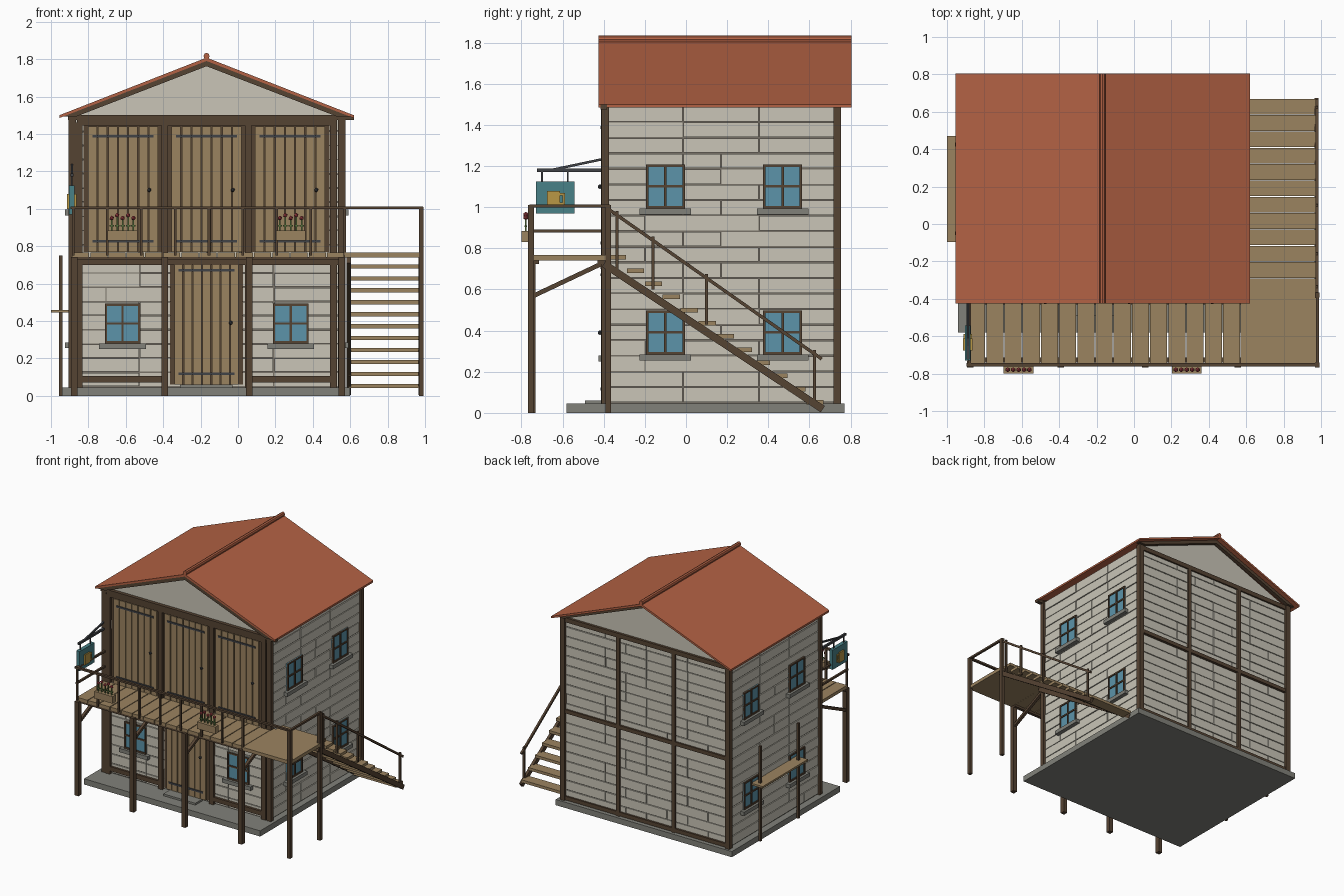
import bpy, bmesh, math, random
from mathutils import Vector, Matrix

if "Cube" in bpy.data.objects:
    bpy.data.objects.remove(bpy.data.objects["Cube"])
random.seed(4)
CX = -0.168            # house centre line


def mat(name, r, g, b):
    m = bpy.data.materials.new(name)
    m.diffuse_color = [(c / 255) ** 2.2 for c in (r, g, b)] + [1]
    m.use_nodes = True
    m.node_tree.nodes["Principled BSDF"].inputs["Base Color"].default_value = m.diffuse_color
    return m


WALL, GAP = mat("plaster", 200, 196, 182), mat("joint", 120, 114, 104)
WOOD, TAN = mat("dark_wood", 86, 69, 54), mat("plank_wood", 154, 130, 96)
ROOF, STONE = mat("roof_red", 178, 98, 70), mat("stone", 128, 128, 121)
GLASS, IRON = mat("glass", 92, 146, 168), mat("iron", 66, 68, 72)
TEAL, GOLD = mat("teal", 74, 128, 134), mat("gold", 184, 150, 70)
RED, GREEN = mat("petal", 170, 70, 75), mat("leaf", 90, 115, 65)


class Part:
    """Collects primitives into one mesh object."""
    def __init__(self, name, m):
        self.name, self.m, self.bm = name, m, bmesh.new()

    def box(self, x0, x1, y0, y1, z0, z1):
        M = Matrix.Translation(((x0 + x1) / 2, (y0 + y1) / 2, (z0 + z1) / 2))
        M = M @ Matrix.Diagonal((abs(x1 - x0), abs(y1 - y0), abs(z1 - z0), 1))
        bmesh.ops.create_cube(self.bm, size=1, matrix=M)
        return self

    def beam(self, p, q, w, h):
        p, q = Vector(p), Vector(q)
        d = q - p
        z = d.normalized()
        ref = Vector((1, 0, 0)) if abs(z.x) < 0.5 else Vector((0, 1, 0))
        x = (ref - z * ref.dot(z)).normalized()
        R = Matrix((x, z.cross(x), z)).transposed().to_4x4()
        M = Matrix.Translation((p + q) / 2) @ R @ Matrix.Diagonal((w, h, d.length, 1))
        bmesh.ops.create_cube(self.bm, size=1, matrix=M)
        return self

    def ball(self, c, r):
        bmesh.ops.create_icosphere(self.bm, subdivisions=1, radius=r, matrix=Matrix.Translation(c))

    def prism(self, pts, y0, y1):
        f = self.bm.faces.new([self.bm.verts.new((x, y0, z)) for x, z in pts])
        g = bmesh.ops.extrude_face_region(self.bm, geom=[f])["geom"]
        for v in g:
            if isinstance(v, bmesh.types.BMVert):
                v.co.y = y1
        return self

    def wall(self, side, u0, u1, z0, z1, d0, d1):
        """Box on a house wall: u along the wall, d outward from its plane."""
        if side == "front": return self.box(u0, u1, -0.385 - d0, -0.385 - d1, z0, z1)
        if side == "back": return self.box(u0, u1, 0.725 + d0, 0.725 + d1, z0, z1)
        if side == "right": return self.box(0.55 + d0, 0.55 + d1, u0, u1, z0, z1)
        return self.box(-0.885 - d0, -0.885 - d1, u0, u1, z0, z1)

    def done(self):
        bmesh.ops.recalc_face_normals(self.bm, faces=self.bm.faces)
        me = bpy.data.meshes.new(self.name)
        self.bm.to_mesh(me)
        me.materials.append(self.m)
        bpy.context.collection.objects.link(bpy.data.objects.new(self.name, me))


# foundation and house core
Part("foundation", STONE).box(-0.94, 0.60, -0.58, 0.77, 0, 0.045).done()
Part("door_step", STONE).box(-0.31, -0.03, -0.49, -0.40, 0.045, 0.06).done()
Part("wall_core", GAP).box(-0.885, 0.55, -0.385, 0.725, 0.045, 1.49).done()

# horizontal cladding blocks on all four walls
rows, rh = 19, 1.44 / 19
for side in ("front", "back", "left", "right"):
    p = Part(side + "_cladding", WALL)
    a, b = (-0.885, 0.55) if side in ("front", "back") else (-0.385, 0.725)
    n = 4 if side in ("front", "back") else 3
    for i in range(rows):
        cuts = [a] + [a + (b - a) * (k + random.choice((0, 0, 0, -0.5))) / n for k in range(1, n)] + [b]
        for u, v in zip(cuts, cuts[1:]):
            z = 0.05 + i * rh
            p.wall(side, u + 0.003, v - 0.003, z + 0.003, z + rh - 0.003, -0.01, random.uniform(0.006, 0.01))
    p.done()

# gable, roof slabs, ridge and barge rafters
Part("gables", WALL).prism([(-0.89, 1.485), (0.555, 1.485), (CX, 1.775)], -0.388, 0.728).done()
for s, n in ((-1, "left"), (1, "right")):
    Part(n + "_roof", ROOF).prism([(CX, 1.79), (CX + s * 0.787, 1.485), (CX + s * 0.787, 1.50),
                                   (CX, 1.808)], -0.425, 0.805).done()
    r = Part(n + "_rafters", WOOD)
    for y in (-0.412, 0.75):
        r.prism([(CX, 1.79), (CX + s * 0.77, 1.492), (CX + s * 0.70, 1.492), (CX, 1.762)], y - 0.012, y + 0.018)
    r.done()
Part("ridge_cap", ROOF).prism([(CX + 0.016 * math.cos(k * math.pi / 4), 1.816 + 0.018 * math.sin(k * math.pi / 4))
                               for k in range(8)], -0.425, 0.805).done()

# timber frame
t = Part("timber_frame", WOOD)
for x in (-0.887, 0.555):
    for y in (-0.393, 0.735):
        t.box(x - 0.02, x + 0.02, y - 0.018, y + 0.018, 0.045, 1.49)
t.wall("front", -0.91, 0.62, 1.475, 1.50, 0, 0.03)
t.wall("front", -0.86, 0.53, 1.445, 1.475, 0, 0.028)
t.wall("back", -0.90, 0.57, 1.455, 1.49, 0, 0.022)
for x in (-0.85, -0.392, 0.055, 0.51):
    t.wall("front", x - 0.018, x + 0.018, 0.045, 1.46, 0, 0.028)
for x in (-0.41, 0.075):
    t.wall("back", x - 0.015, x + 0.015, 0.045, 1.49, 0, 0.022)
for z in (0.05, 0.735):
    t.wall("back", -0.90, 0.57, z, z + 0.03, 0, 0.022)
for a, b in ((-0.85, -0.39), (0.055, 0.51)):
    t.wall("front", a, b, 0.07, 0.105, 0, 0.025)
t.wall("front", -0.90, 0.56, 0.70, 0.735, 0, 0.03)
t.done()

# plank doors with straps and knobs
planks, straps = Part("door_planks", TAN), Part("door_straps", IRON)
frames = Part("door_frames", WOOD)
for cx, w, z0, z1, kz in ((-0.615, 0.38, 0.77, 1.44, 1.1), (CX, 0.38, 0.77, 1.44, 1.1),
                          (0.278, 0.38, 0.77, 1.44, 1.1), (CX, 0.35, 0.06, 0.725, 0.39)):
    frames.wall("front", cx - w / 2 - 0.02, cx + w / 2 + 0.02, z0, z1 + 0.01, 0, 0.014)
    pw = w / 7
    for i in range(7):
        x = cx - w / 2 + i * pw
        planks.wall("front", x + 0.003, x + pw - 0.003, z0, z1, 0.01, 0.024)
    for z in (z0 + 0.05, z1 - 0.06):
        straps.wall("front", cx - w * 0.43, cx + w * 0.43, z, z + 0.014, 0.02, 0.03)
    straps.ball((cx + w * 0.37, -0.418, kz), 0.012)
planks.done(), straps.done(), frames.done()

# windows: pane, frame bars and sill
pane, bars, sill = Part("window_panes", GLASS), Part("window_frames", WOOD), Part("window_sills", STONE)
spots = [("front", u, 0.28) for u in (-0.617, 0.282)]
spots += [(s, u, z) for s in ("left", "right") for u in (-0.10, 0.47) for z in (0.285, 0.995)]
for s, u, z in spots:
    w, h, e = 0.095, 0.213, 0.006
    pane.wall(s, u - w, u + w, z, z + h, 0, 0.014)
    for o in (-w + e, 0, w - e):
        bars.wall(s, u + o - e, u + o + e, z, z + h, 0.005, 0.022)
    for o in (e, h * 0.5, h - e):
        bars.wall(s, u - w, u + w, z + o - e, z + o + e, 0.005, 0.021)
    sill.wall(s, u - 0.125, u + 0.125, z - 0.03, z, 0, 0.04)
pane.done(), bars.done(), sill.done()

# balcony deck and landing
d = Part("deck_planks", TAN)
for i in range(15):
    x = -0.89 + i * 1.46 / 15
    d.box(x + 0.003, x + 1.46 / 15 - 0.003, -0.745, -0.40, 0.742, 0.767)
d.box(0.57, 0.99, -0.76, -0.37, 0.74, 0.767)
d.done()
s = Part("deck_supports", WOOD)
s.box(-0.89, 0.57, -0.74, -0.715, 0.725, 0.742).box(-0.89, 0.57, -0.43, -0.40, 0.725, 0.742)
for x in (-0.875, -0.392, 0.06, 0.555):
    s.box(x - 0.017, x + 0.017, -0.768, -0.732, 0, 0.742)
    s.beam((x, -0.74, 0.57), (x, -0.405, 0.728), 0.022, 0.022)
s.box(0.967, 0.993, -0.768, -0.74, 0, 1.01).box(0.967, 0.993, -0.392, -0.365, 0, 1.01)
s.done()

# balcony railing
r = Part("balcony_railing", WOOD)
r.box(-0.895, 0.99, -0.762, -0.742, 0.998, 1.013)
r.box(0.972, 0.99, -0.76, -0.37, 0.998, 1.013)
for z in (0.885, 1.005):
    r.box(-0.888, -0.872, -0.76, -0.40, z - 0.007, z + 0.007)
for i in range(9):
    x = -0.88 + i * 1.45 / 8
    r.box(x - 0.007, x + 0.007, -0.758, -0.744, 0.75, 1.0)
r.done()

# outside staircase
tr, st = Part("stair_treads", TAN), Part("stair_stringers_and_rail", WOOD)
for i in range(12):
    y, z = -0.333 + i * 0.0873, 0.757 - i * 0.064
    tr.box(0.59, 0.975, y - 0.042, y + 0.042, z - 0.012, z + 0.01)
for x in (0.592, 0.975):
    st.beam((x, -0.40, 0.725), (x, 0.665, 0.018), 0.022, 0.036)
st.beam((0.978, -0.39, 1.0), (0.978, 0.66, 0.262), 0.016, 0.016)
for y, z in ((-0.335, 0.70), (-0.16, 0.60), (0.10, 0.43), (0.625, 0.05)):
    st.box(0.971, 0.985, y - 0.007, y + 0.007, z, 0.745 - 0.703 * y + 0.0)
tr.done(), st.done()

# side shelf on two posts
Part("side_shelf", TAN).box(-1.0, -0.90, -0.095, 0.47, 0.445, 0.46).done()
sp = Part("side_shelf_posts", WOOD)
for y in (-0.05, 0.425):
    sp.box(-0.957, -0.937, y - 0.01, y + 0.01, 0, 0.75)
sp.done()

# hanging sign with mug emblem
b = Part("sign_bracket", IRON)
b.box(-0.896, -0.88, -0.725, -0.40, 1.172, 1.188)
b.beam((-0.888, -0.66, 1.18), (-0.888, -0.40, 1.235), 0.012, 0.012)
for y in (-0.70, -0.575):
    b.box(-0.892, -0.884, y - 0.004, y + 0.004, 1.12, 1.175)
b.done()
Part("sign_board", TEAL).box(-0.903, -0.873, -0.73, -0.543, 0.97, 1.125).done()
mug = Part("sign_mug", GOLD).box(-0.913, -0.863, -0.675, -0.612, 1.0, 1.08)
mug.box(-0.911, -0.865, -0.612, -0.588, 1.058, 1.07).box(-0.911, -0.865, -0.612, -0.588, 1.012, 1.024)
mug.box(-0.911, -0.865, -0.60, -0.588, 1.012, 1.07)
mug.done()

# flower boxes on the railing
fb, stems, petals = Part("flower_boxes", TAN), Part("flower_stems", GREEN), Part("flower_heads", RED)
for cx in (-0.617, 0.282):
    fb.box(cx - 0.08, cx + 0.08, -0.80, -0.758, 0.83, 0.885)
    for i in range(5):
        x, z = cx - 0.058 + i * 0.029, 0.95 + 0.015 * (i % 2)
        stems.box(x - 0.004, x + 0.004, -0.783, -0.775, 0.88, z)
        stems.box(x - 0.012, x + 0.012, -0.786, -0.772, 0.905, 0.912)
        petals.ball((x, -0.779, z), 0.013)
fb.done(), stems.done(), petals.done()
